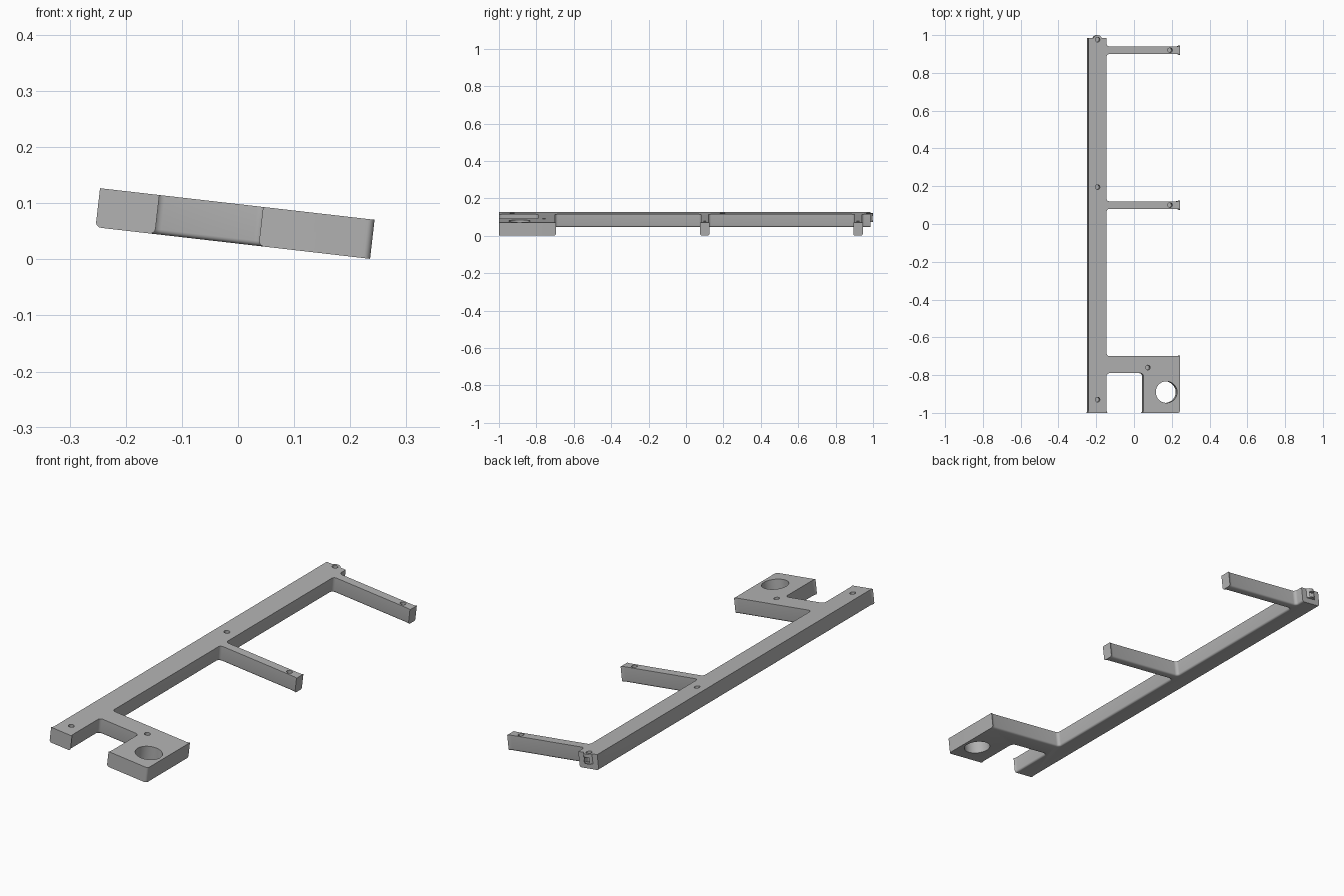
import bpy, bmesh, math
from mathutils import Vector, Matrix

default = bpy.data.objects.get("Cube")
if default:
    bpy.data.objects.remove(default)

THICK, TILT = 0.07, math.radians(6.56)
LEFT, INNER, TIP, FRONT, BACK = -0.2425, -0.146, 0.245, -1.0, 0.986

grey = bpy.data.materials.new("plain grey")
grey.use_nodes = True
grey.diffuse_color = (0.45, 0.45, 0.45, 1)
grey.node_tree.nodes["Principled BSDF"].inputs["Base Color"].default_value = grey.diffuse_color


def make_object(name, bm):
    bmesh.ops.recalc_face_normals(bm, faces=bm.faces)
    mesh = bpy.data.meshes.new(name)
    bm.to_mesh(mesh)
    bm.free()
    mesh.materials.append(grey)
    obj = bpy.data.objects.new(name, mesh)
    bpy.context.collection.objects.link(obj)
    return obj


def fillet(x, y, sx, sy, r=0.015, steps=6):
    """Quarter arc in a corner; sx, sy point from the corner to the arc centre."""
    c = Vector((x + sx * r, y + sy * r))
    return [c - Vector((sx * math.cos(a), sy * math.sin(a))) * r
            for a in (math.pi / 2 * i / steps for i in range(steps + 1))]


def flare(x, y, out, inward):
    """Concave lip running from the side of an arm out to its end face."""
    p, o, n = Vector((x, y)), Vector(out), Vector(inward)
    return [p + n * 0.016, p + n * 0.006 + o * 0.0015, p + o * 0.005]


def arm(y0, y1):
    """Slim arm from the rail to its flared tip."""
    return (fillet(INNER, y0, 1, -1)[::-1]
            + flare(TIP, y0, (0, -1), (-1, 0))
            + flare(TIP, y1, (0, 1), (-1, 0))[::-1]
            + fillet(INNER, y1, 1, 1))


def ordered(points, start):
    """Turn an arc so that it begins at the end nearest to start."""
    s = Vector(start)
    return points if (points[0] - s).length < (points[-1] - s).length else points[::-1]


# Plan outline, counter-clockwise from the front end of the rail
outline = flare(LEFT, FRONT, (-1, 0), (0, 1))
outline += flare(INNER, FRONT, (1, 0), (0, 1))[::-1]
outline += ordered(fillet(INNER, -0.79, 1, -1), (INNER, FRONT))
outline += ordered(fillet(0.05, -0.79, -1, -1), (INNER, -0.79))
outline += flare(0.05, FRONT, (-1, 0), (0, 1))
outline += ordered(fillet(TIP, FRONT, -1, 1, 0.012), (0.05, FRONT))
outline += flare(TIP, -0.70, (0, 1), (-1, 0))[::-1]
outline += ordered(fillet(INNER, -0.70, 1, 1), (TIP, -0.70))
for y0, y1 in ((0.08, 0.12), (0.90, 0.94)):
    a = arm(y0, y1)
    n = 7
    outline += ordered(a[:n], (INNER, y0 - 0.1)) + a[n:-n]
    outline += ordered(a[-n:], (TIP, y1))
outline += [Vector((INNER, BACK)), Vector((LEFT, BACK))]

# Bracket body: extruded plan with rounded lower edges, end faces left sharp
bm = bmesh.new()
base = bm.faces.new([bm.verts.new((p.x, p.y, -THICK)) for p in outline])
rim = list(base.edges)
top = bmesh.ops.extrude_face_region(bm, geom=[base], use_keep_orig=True)["geom"]
bmesh.ops.translate(bm, vec=(0, 0, THICK), verts=[g for g in top if isinstance(g, bmesh.types.BMVert)])


def is_end(edge):
    return (all(v.co.y < FRONT + 0.013 for v in edge.verts)
            and abs(edge.verts[0].co.y - edge.verts[1].co.y) < 0.004
            or all(v.co.x > TIP - 0.004 for v in edge.verts)
            or all(v.co.y > BACK - 0.001 for v in edge.verts))


soft = [e for e in rim if not is_end(e)]
bmesh.ops.bevel(bm, geom=soft, offset=0.011, segments=4, profile=0.5,
                affect='EDGES', clamp_overlap=True)
body = make_object("bracket", bm)


def cylinder(bm, x, y, r, z0, z1, sides=32):
    bmesh.ops.create_cone(bm, cap_ends=True, segments=sides, radius1=r, radius2=r,
                          depth=z1 - z0, matrix=Matrix.Translation((x, y, (z0 + z1) / 2)))


def combine(bm, operation):
    tool = make_object("helper", bm)
    tool.hide_render = True
    mod = body.modifiers.new("shape", 'BOOLEAN')
    mod.operation, mod.object, mod.solver = operation, tool, 'EXACT'
    bpy.context.view_layer.objects.active = body
    bpy.ops.object.modifier_apply(modifier=mod.name)
    bpy.data.objects.remove(tool)


# Round collar at the back end of the rail
RAIL = -0.194
bm = bmesh.new()
cylinder(bm, RAIL, 0.976, 0.024, -0.045, 0.0)
combine(bm, 'UNION')

# Large through hole in the pad and blind screw holes
bm = bmesh.new()
cylinder(bm, 0.173, -0.89, 0.057, -0.1, 0.05, 48)
for x, y in ((RAIL, -0.93), (RAIL, 0.195), (RAIL, 0.976),
             (0.074, -0.76), (0.192, 0.10), (0.192, 0.92)):
    cylinder(bm, x, y, 0.0125, -0.045, 0.02, 20)
combine(bm, 'DIFFERENCE')

# Square pocket in the back end
bm = bmesh.new()
bmesh.ops.create_cube(bm, size=1, matrix=Matrix.Translation((RAIL, 0.995, -0.028))
                      @ Matrix.Diagonal((0.024, 0.034, 0.026, 1)))
combine(bm, 'DIFFERENCE')

# Lean the whole bracket down toward its arms
body.data.transform(Matrix.Translation((0, 0, 0.0985)) @ Matrix.Rotation(TILT, 4, 'Y'))
bpy.ops.object.select_all(action='DESELECT')
body.select_set(True)
bpy.context.view_layer.objects.active = body
bpy.ops.object.shade_smooth_by_angle(angle=math.radians(35))
